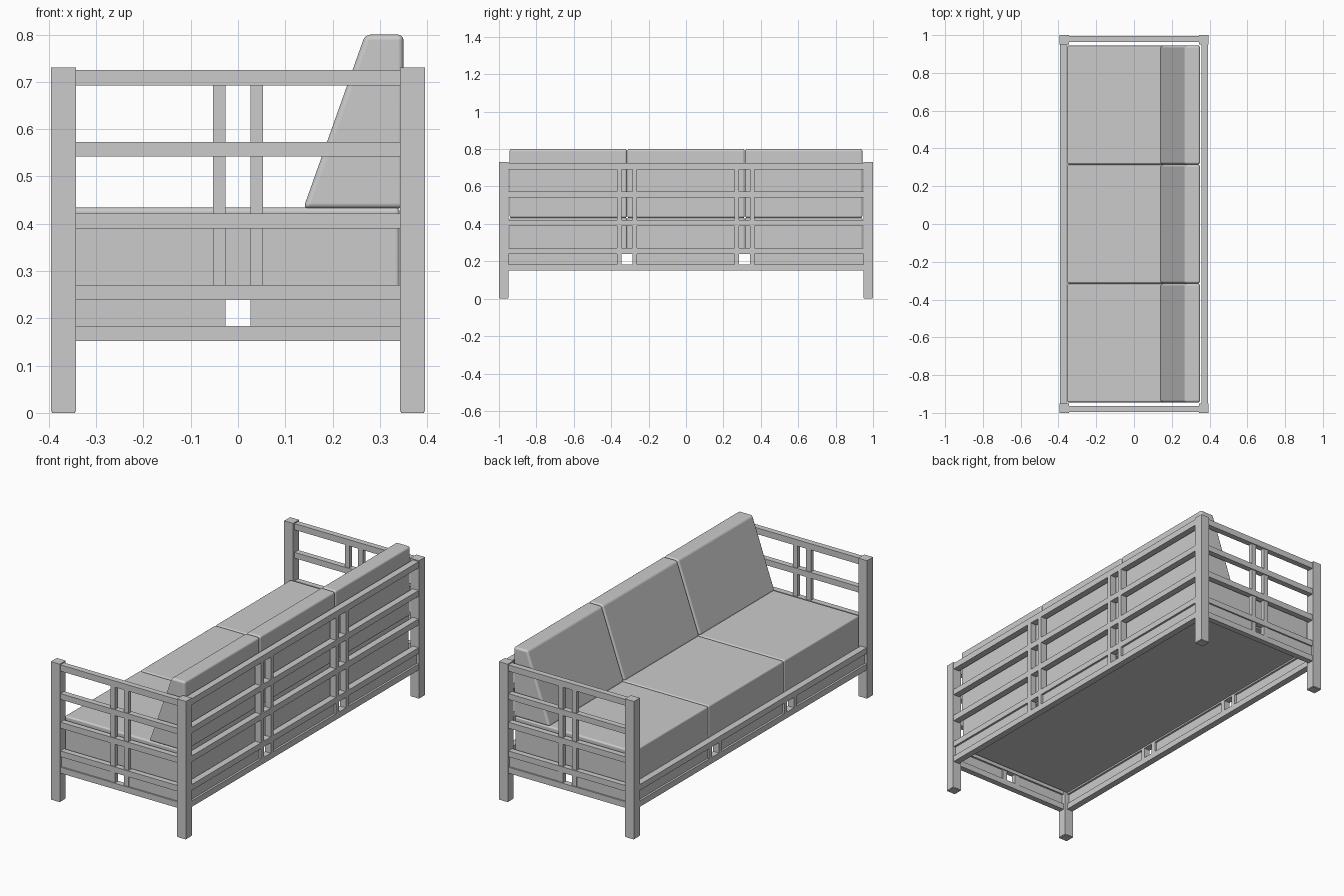
import bpy, bmesh
from math import radians

if "Cube" in bpy.data.objects:
    bpy.data.objects.remove(bpy.data.objects["Cube"], do_unlink=True)

grey = bpy.data.materials.new("light_grey")
grey.use_nodes = True
colour = (0.6, 0.6, 0.6, 1)
grey.diffuse_color = colour
grey.node_tree.nodes["Principled BSDF"].inputs["Base Color"].default_value = colour


def prism(name, outline, y0, y1, rounding=0):
    """Extrude an x-z outline along y, optionally with soft rounded edges."""
    bm = bmesh.new()
    face = bm.faces.new([bm.verts.new((x, y0, z)) for x, z in outline])
    new = bmesh.ops.extrude_face_region(bm, geom=[face])["geom"]
    bmesh.ops.translate(bm, vec=(0, y1 - y0, 0),
                        verts=[v for v in new if isinstance(v, bmesh.types.BMVert)])
    bmesh.ops.recalc_face_normals(bm, faces=bm.faces)
    if rounding:
        bmesh.ops.bevel(bm, geom=bm.edges[:], offset=rounding, segments=4,
                        profile=0.5, affect='EDGES')
    mesh = bpy.data.meshes.new(name)
    bm.to_mesh(mesh)
    bm.free()
    mesh.materials.append(grey)
    ob = bpy.data.objects.new(name, mesh)
    bpy.context.collection.objects.link(ob)
    if rounding:
        bpy.ops.object.select_all(action='DESELECT')
        ob.select_set(True)
        bpy.context.view_layer.objects.active = ob
        bpy.ops.object.shade_smooth_by_angle(angle=radians(40))
        # keep the broad faces flat and blend only the rounded edges
        weighted = ob.modifiers.new("flat_faces", 'WEIGHTED_NORMAL')
        weighted.weight = 100
        weighted.keep_sharp = True


def box(name, x, y, z, rounding=0):
    (x0, x1), (y0, y1), (z0, z1) = sorted(x), sorted(y), z
    prism(name, [(x0, z0), (x1, z0), (x1, z1), (x0, z1)], y0, y1, rounding)


RAILS = [(0.152, 0.184), (0.239, 0.27), (0.39, 0.422), (0.542, 0.573), (0.692, 0.725)]
XO, XI, YI = 0.395, 0.343, 0.95      # post outer and inner limits


def lattice(name, levels, centres, half, span, rail_depth, slat_depth, place):
    """Rails, paired slats and low infill panels; place maps (along, depth) to x, y."""
    inner, outer = half
    for z in levels:
        box(name + "_rail", *place((-span, span), rail_depth), z)
    edges = [-span]
    for centre in centres:
        for side in (-1, 1):
            along = (centre + side * inner, centre + side * outer)
            for low, high in zip(levels, levels[1:]):
                box(name + "_slat", *place(along, slat_depth), (low[1], high[0]))
        edges += [centre - outer, centre + outer]
    edges.append(span)
    # infill panels between the two lowest rails
    for a, b in zip(edges[::2], edges[1::2]):
        box(name + "_panel", *place((a, b), (0.014, 0.027)), (levels[0][1], levels[1][0]))


# corner posts on small feet
for sx in (-1, 1):
    for sy in (-1, 1):
        box("corner_post", (sx * XI, sx * XO), (sy * YI, sy), (0.003, 0.731))
        box("post_foot", (sx * (XI + 0.002), sx * (XO - 0.002)),
            (sy * (YI + 0.002), sy * 0.998), (0, 0.003))

# arm ends
for name, s in (("right_arm", -1), ("left_arm", 1)):
    lattice(name, RAILS, [0], (0.026, 0.053), XI, (0.006, 0.037), (0.011, 0.032),
            lambda a, d, s=s: (a, [s * (1 - v) for v in d]))

# tall back and low front
for name, s, levels in (("back", 1, RAILS), ("front", -1, RAILS[:2])):
    lattice(name, levels, [-0.315, 0.313], (0.029, 0.053), YI, (0.003, 0.038), (0.003, 0.038),
            lambda a, d, s=s: ([s * (XO - v) for v in d], a))

# seat board
box("seat_board", (-0.353, 0.343), (-0.945, 0.945), (0.244, 0.256))

# seat and back cushions
wedge = [(0.138, 0.432), (0.35, 0.432), (0.35, 0.8), (0.269, 0.8)]
for i in (-1, 0, 1):
    y0, y1 = i * 0.63 - 0.314, i * 0.63 + 0.314
    box("seat_cushion", (-0.354, 0.342), (y0, y1), (0.25, 0.434), 0.009)
    prism("back_cushion", wedge, y0, y1, 0.012)
